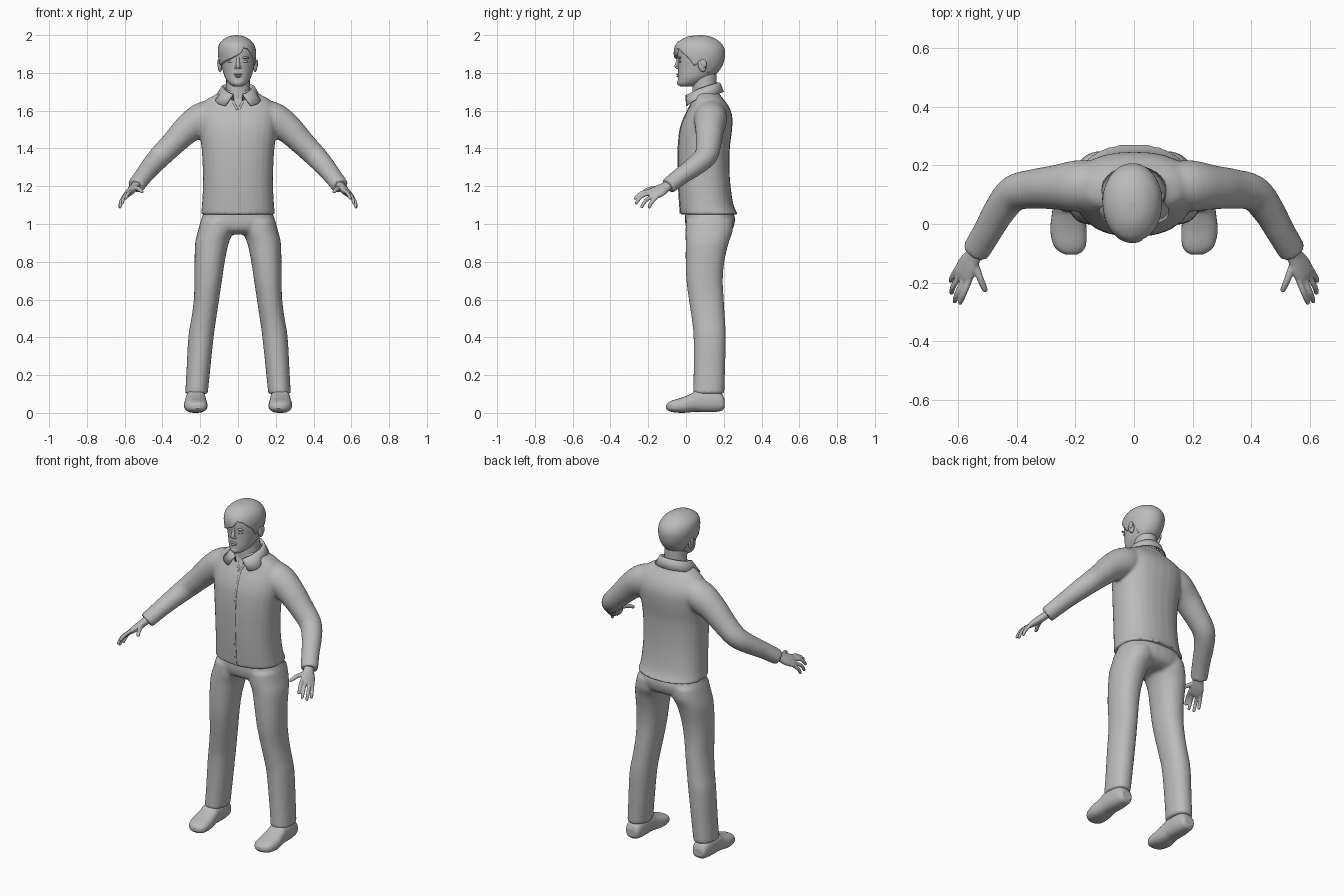
import bpy, bmesh, math
from mathutils import Vector, Matrix

grey = bpy.data.materials.new("plain_grey")
grey.diffuse_color = (0.5, 0.5, 0.5, 1)


def dense(rows, k=4):
    """Refine rows of numbers with a Catmull-Rom spline."""
    out = []
    for i in range(len(rows) - 1):
        p0, p1, p2 = rows[max(i - 1, 0)], rows[i], rows[i + 1]
        p3 = rows[min(i + 2, len(rows) - 1)]
        for j in range(k):
            t = j / k
            out.append([0.5 * (2 * b + (c - a) * t + (2 * a - 5 * b + 4 * c - d) * t * t
                               + (3 * b - a - 3 * c + d) * t ** 3)
                        for a, b, c, d in zip(p0, p1, p2, p3)])
    return out + [list(rows[-1])]


def oval(c, u, v, e=2.0, n=28):
    pts = []
    for i in range(n):
        a = 2 * math.pi * i / n
        co, si = math.cos(a), math.sin(a)
        pts.append(Vector(c) + Vector(u) * math.copysign(abs(co) ** (2 / e), co)
                   + Vector(v) * math.copysign(abs(si) ** (2 / e), si))
    return pts


def loft(bm, rings, caps=True):
    loops = [[bm.verts.new(p) for p in r] for r in rings]
    n = len(loops[0])
    for a, b in zip(loops, loops[1:]):
        for i in range(n):
            bm.faces.new((a[i], a[(i + 1) % n], b[(i + 1) % n], b[i]))
    if caps:
        bm.faces.new(loops[0])
        bm.faces.new(loops[-1])


def stack(bm, rows, e=2.0, s=1):
    """Upright loft; rows are z, centre x, half width, front y, back y."""
    loft(bm, [oval((s * cx, (f + b) / 2, z), (hx, 0, 0), (0, (b - f) / 2, 0), e)
              for z, cx, hx, f, b in dense(rows)])


def tube(bm, rows, side=(0, 0, 1), s=1, n=16, k=4):
    """Loft along a path; rows are x, y, z, radius along side, radius across."""
    rows = dense([(s * r[0], *r[1:]) for r in rows], k)
    side = Vector((s * side[0], side[1], side[2]))
    P = [Vector(r[:3]) for r in rows]
    rings = []
    for i, r in enumerate(rows):
        t = (P[min(i + 1, len(P) - 1)] - P[max(i - 1, 0)]).normalized()
        u = (side - t * side.dot(t)).normalized()
        rings.append(oval(P[i], u * r[3], t.cross(u) * r[4], 2, n))
    loft(bm, rings)


def blob(bm, c, r, tilt=0):
    m = Matrix.Translation(c) @ Matrix.Rotation(tilt, 4, 'X') @ Matrix.Diagonal((*r, 1))
    bmesh.ops.create_uvsphere(bm, u_segments=16, v_segments=10, radius=1, matrix=m)


def finish(name, bm, voxel=0, smooth=6):
    bmesh.ops.recalc_face_normals(bm, faces=bm.faces)
    for f in bm.faces:
        f.smooth = len(f.verts) <= 4
    me = bpy.data.meshes.new(name)
    bm.to_mesh(me)
    bm.free()
    me.materials.append(grey)
    ob = bpy.data.objects.new(name, me)
    bpy.context.collection.objects.link(ob)
    if voxel:
        m = ob.modifiers.new("blend", 'REMESH')
        m.mode, m.voxel_size, m.use_smooth_shade = 'VOXEL', voxel, True
        m = ob.modifiers.new("soften", 'SMOOTH')
        m.factor, m.iterations = 0.5, smooth
    return ob


# Shirt: torso and sleeves blended into one skin
TORSO = [(1.05, 0, .197, -.03, .275), (1.10, 0, .191, -.034, .252), (1.2, 0, .186, -.04, .236),
         (1.3, 0, .187, -.043, .23), (1.4, 0, .193, -.042, .232), (1.5, 0, .205, -.032, .244),
         (1.57, 0, .21, -.008, .245), (1.62, 0, .20, .018, .228), (1.66, 0, .165, .035, .2),
         (1.685, 0, .12, .04, .18), (1.71, 0, .08, .045, .17)]
bm = bmesh.new()
stack(bm, TORSO, 2.35)
for s in (1, -1):
    tube(bm, [(.10, .13, 1.585, .08, .08), (.19, .13, 1.555, .088, .088), (.27, .125, 1.5, .077, .076),
              (.34, .12, 1.43, .066, .068), (.41, .105, 1.36, .06, .062), (.46, .045, 1.305, .053, .055),
              (.50, -.025, 1.255, .047, .05), (.542, -.095, 1.2, .043, .048)], s=s, n=24)
finish("shirt", bm, .009)

# Trousers: hips and two legs blended
bm = bmesh.new()
stack(bm, [(1.09, 0, .17, 0, .235), (1.04, 0, .19, -.005, .258), (1.0, 0, .198, -.004, .257),
           (.965, 0, .185, .01, .24), (.945, 0, .14, .05, .20)], 2.4)
for s in (1, -1):
    stack(bm, [(1.02, .105, .092, .0, .25), (.96, .118, .095, -.003, .247), (.9, .138, .089, -.002, .226),
               (.8, .15, .08, -.002, .203), (.7, .158, .073, .002, .195), (.6, .167, .067, .015, .2),
               (.5, .181, .066, .03, .206), (.4, .196, .067, .04, .211), (.2, .212, .062, .04, .206),
               (.1, .22, .06, .036, .203)], 2.2, s)
finish("trousers", bm, .009)

# Shoes: lofted heel to toe
for s, tag in ((1, "left"), (-1, "right")):
    bm = bmesh.new()
    rows = dense([(.204, .222, .028, .03, .07), (.19, .222, .043, .012, .1), (.14, .223, .051, .004, .125),
                  (.06, .224, .054, .006, .12), (.03, .224, .057, .004, .103), (-.02, .224, .062, 0, .082),
                  (-.07, .22, .056, .004, .067), (-.095, .216, .038, .012, .055), (-.105, .214, .016, .022, .042)])
    loft(bm, [oval((s * cx, y, (b + t) / 2), (hx, 0, 0), (0, 0, (t - b) / 2), 2.5)
              for y, cx, hx, b, t in rows])
    finish(tag + "_shoe", bm)

# Hands: palm, four fingers and thumb
FINGERS = [((.562, -.19, 1.176), (.581, -.238, 1.163), (.596, -.274, 1.132)),
           ((.581, -.188, 1.164), (.603, -.236, 1.145), (.614, -.268, 1.105)),
           ((.597, -.176, 1.15), (.618, -.215, 1.122), (.624, -.238, 1.084)),
           ((.608, -.16, 1.138), (.622, -.185, 1.11), (.626, -.197, 1.082)),
           ((.542, -.14, 1.192), (.524, -.19, 1.186), (.506, -.231, 1.168))]
across = (.046, .03, -.038)
for s, tag in ((1, "left"), (-1, "right")):
    bm = bmesh.new()
    tube(bm, [(.525, -.065, 1.225, .03, .024), (.548, -.108, 1.196, .031, .022),
              (.567, -.14, 1.176, .041, .021), (.583, -.172, 1.16, .042, .017),
              (.592, -.19, 1.151, .034, .01)], across, s)
    for a, b, c in FINGERS:
        a, b, c = Vector(a), Vector(b), Vector(c)
        r = .0125 if a.z > 1.19 else .0105
        tip = c - (c - b).normalized() * .005
        tube(bm, [(*(a - (b - a) * .4), r, r), (*a, r, r), (*b, r * .95, r * .95),
                  (*tip, r * .75, r * .75), (*c, r * .2, r * .2)], across, s, 12)
    finish(tag + "_hand", bm, .0045, 3)

# Head and neck
HEAD = dense([(1.727, 0, .022, -.03, .03), (1.742, 0, .046, -.043, .075), (1.77, 0, .066, -.043, .125),
              (1.80, 0, .077, -.042, .165), (1.84, -.002, .087, -.042, .19), (1.88, -.004, .094, -.044, .2),
              (1.92, -.006, .095, -.044, .2), (1.955, -.008, .083, -.03, .18), (1.98, -.008, .055, .005, .145),
              (1.99, -.008, .03, .035, .115), (1.994, -.008, .004, .07, .08)])
bm = bmesh.new()
loft(bm, [oval((cx, (f + b) / 2, z), (hx, 0, 0), (0, (b - f) / 2, 0), 2.1, 40) for z, cx, hx, f, b in HEAD])
stack(bm, [(1.62, 0, .075, .035, .175), (1.67, 0, .068, .035, .17), (1.73, 0, .063, .035, .162),
           (1.78, 0, .062, .03, .162), (1.82, 0, .06, .03, .16)])
for s in (1, -1):
    blob(bm, (s * .093 - .002, .085, 1.838), (.012, .021, .034), .25)        # ear
    blob(bm, (s * .102 - .002, .093, 1.85), (.006, .016, .022), .25)         # ear rim
    blob(bm, (s * .037, -.0315, 1.86), (.016, .006, .006))                   # eye
    blob(bm, (s * .037, -.033, 1.88), (.024, .008, .006))                    # brow
    blob(bm, (s * .01, -.045, 1.828), (.009, .009, .007))                    # nostril
tube(bm, [(0, -.038, 1.885, .008, .008), (0, -.044, 1.86, .009, .009), (0, -.05, 1.838, .012, .010),
          (0, -.05, 1.826, .009, .008)], (1, 0, 0))                          # nose
blob(bm, (0, -.042, 1.793), (.023, .009, .005))
blob(bm, (0, -.041, 1.782), (.019, .009, .006))
blob(bm, (0, -.036, 1.748), (.022, .011, .016))
finish("head", bm)


def lerp(table, x):
    for a, b in zip(table, table[1:]):
        if x <= b[0]:
            t = (x - a[0]) / (b[0] - a[0])
            return [p + (q - p) * t for p, q in zip(a, b)]
    return list(table[-1])


# Hair: shell over the skull with a swept fringe
LINE = [(-180, 1.79), (-120, 1.80), (-98, 1.865), (-75, 1.838), (-55, 1.85), (-15, 1.878), (8, 1.9),
        (20, 1.932), (35, 1.925), (60, 1.88), (75, 1.838), (98, 1.865), (120, 1.80), (180, 1.79)]
N, M = 72, 20
bm = bmesh.new()
rings = []
for j in range(-1, M + 1):
    ring = []
    for i in range(N):
        deg = -180 + 360 * i / N
        a = math.radians(deg)
        low = lerp(LINE, deg)[1]
        q = max(j, 0) / M
        z = low + (1.994 - low) * math.sin(q * math.pi / 2)
        _, cx, hx, f, b = lerp(HEAD, z)
        front = max(0, math.cos(a - .0)) ** 2
        off = (.006 + .014 * front) * (1 - q ** 4) if j >= 0 else -.008
        if abs(deg) > 110:
            off *= min(1, .2 + 3 * q)
        ring.append(Vector((cx + (hx + off) * math.sin(a),
                            (f + b) / 2 - ((b - f) / 2 + off) * math.cos(a), z + .006 * q)))
    rings.append(ring)
loft(bm, rings)
finish("hair", bm)

# Collar: folded band, open at the front with two points
bm = bmesh.new()
rows = []
for i in range(33):
    a = math.radians(-162 + 324 * i / 32)          # zero is the back of the neck
    w = (1 - math.cos(a)) / 2                      # zero at back, one at front
    sx, cy, tipness = math.sin(a), math.cos(a), max(0, abs(a) - 1.9) / .93
    ztop = 1.748 - .045 * w - .02 * tipness
    fall = .05 + .01 * tipness
    rows.append([Vector((.076 * sx, .1 + .07 * cy - .02 * tipness, ztop - .03)),
                 Vector((.08 * sx, .1 + .073 * cy - .02 * tipness, ztop)),
                 Vector((.088 * sx, .1 + .08 * cy - .024 * tipness, ztop - .004)),
                 Vector(((.115 + .10 * tipness) * sx, .1 + (.098 + .005 * tipness) * cy, ztop - fall))])
grid = [[bm.verts.new(p) for p in r] for r in rows]
for p, q in zip(grid, grid[1:]):
    for k in range(3):
        bm.faces.new((p[k], q[k], q[k + 1], p[k + 1]))
ob = finish("collar", bm)
m = ob.modifiers.new("cloth", 'SOLIDIFY')
m.thickness, m.offset = .006, 0

# Front placket and open neckline edges
front = dense(TORSO)
bm = bmesh.new()
tube(bm, [(.008, lerp(front, z)[3] + .001, z, .006, .0035)
          for z in [1.055 + .055 * i for i in range(11)]], (1, 0, 0))
for s in (1, -1):
    tube(bm, [(.004 + .042 * t, lerp(front, 1.605 + .085 * t)[3] + .006 * t, 1.605 + .085 * t, .006, .004)
              for t in (0, .33, .66, 1)], (1, 0, 0), s)
finish("placket", bm)
